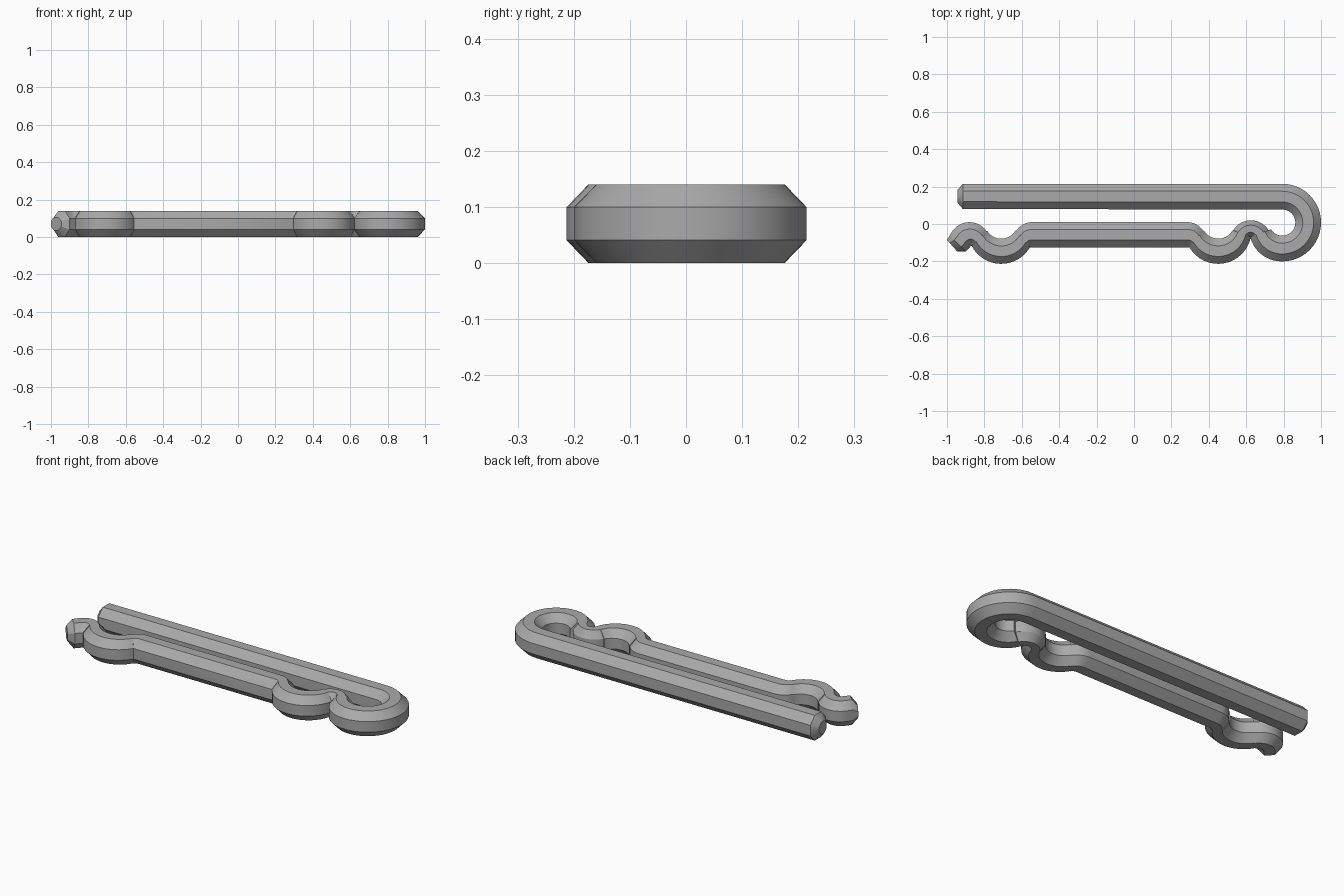
import bpy, bmesh, math

cube = bpy.data.objects.get("Cube")
if cube:
    bpy.data.objects.remove(cube, do_unlink=True)

HEIGHT = 0.14
BEVEL = 0.29  # share of the rod width taken by each chamfer


def arc(cx, cy, r, start, end):
    """Describe an edge curve; angles in degrees."""
    return cx, cy, r, start, end


def point(x, y):
    return arc(x, y, 0, 0, 0)


def sample(curve, t):
    cx, cy, r, start, end = curve
    a = math.radians(start + (end - start) * t)
    return cx + r * math.cos(a), cy + r * math.sin(a)


# Outer and inner edge of the bent rod, followed from the straight arm's tip
segments = [
    (point(-0.915, 0.215), point(-0.915, 0.08), 0),
    # big loop
    (arc(0.7925, 0.0075, 0.2075, 90, -90), arc(0.7925, 0.0075, 0.07, 90, -90), 24),
    (arc(0.79, -0.025, 0.175, -90, -165), arc(0.7925, 0.0075, 0.07, -90, -149), 10),
    # crest between loop and first trough
    (point(0.623, -0.07), arc(0.625, -0.09, 0.11, 31, 149), 14),
    # first trough
    (arc(0.45, -0.035, 0.178, -11, -150), arc(0.45, 0.01, 0.0885, -30, -150), 16),
    (point(0.294, -0.125), arc(0.285, -0.09, 0.1, 30, 90), 8),
    # straight middle into second trough
    (point(-0.554, -0.125), arc(-0.545, -0.09, 0.1, 90, 150), 8),
    (arc(-0.71, -0.035, 0.178, -30, -153), arc(-0.71, 0.01, 0.0885, -30, -149), 16),
    # hooked tip
    (point(-0.872, -0.118), arc(-0.88, -0.1, 0.11, 31, 150), 14),
    (point(-0.9, -0.147), point(-0.985, -0.06), 0),
]
stations = [(sample(a, i / max(n, 1)), sample(b, i / max(n, 1)), 1.0)
            for a, b, n in segments for i in range(n + 1)]
# shrunken end sections make the chamfered tips
stations.insert(0, ((-0.945, 0.18), (-0.945, 0.115), 0.5))
stations.append(((-0.945, -0.147), (-1.0, -0.085), 0.5))

# Octagonal section: (share across the rod, share of the height)
section = [(0, BEVEL), (0, 1 - BEVEL), (BEVEL, 1), (1 - BEVEL, 1),
           (1, 1 - BEVEL), (1, BEVEL), (1 - BEVEL, 0), (BEVEL, 0)]

bm = bmesh.new()
rings = []
for a, b, scale in stations:
    ring = []
    for u, v in section:
        z = HEIGHT * (0.5 + (v - 0.5) * scale)
        ring.append(bm.verts.new((a[0] + (b[0] - a[0]) * u,
                                  a[1] + (b[1] - a[1]) * u, z)))
    rings.append(ring)
for r0, r1 in zip(rings, rings[1:]):
    for i in range(len(section)):
        j = (i + 1) % len(section)
        bm.faces.new((r0[i], r0[j], r1[j], r1[i]))
bm.faces.new(rings[0])
bm.faces.new(rings[-1])
bmesh.ops.remove_doubles(bm, verts=bm.verts, dist=0.0005)
bmesh.ops.recalc_face_normals(bm, faces=bm.faces)

mesh = bpy.data.meshes.new("bent_pin")
bm.to_mesh(mesh)
bm.free()
pin = bpy.data.objects.new("bent_pin", mesh)
bpy.context.collection.objects.link(pin)

# Plain steel
steel = bpy.data.materials.new("steel_grey")
steel.use_nodes = True
color = (0.4, 0.4, 0.4, 1)
steel.diffuse_color = color
steel.node_tree.nodes["Principled BSDF"].inputs["Base Color"].default_value = color
mesh.materials.append(steel)

bpy.context.view_layer.objects.active = pin
pin.select_set(True)
bpy.ops.object.shade_smooth_by_angle(angle=math.radians(30))
